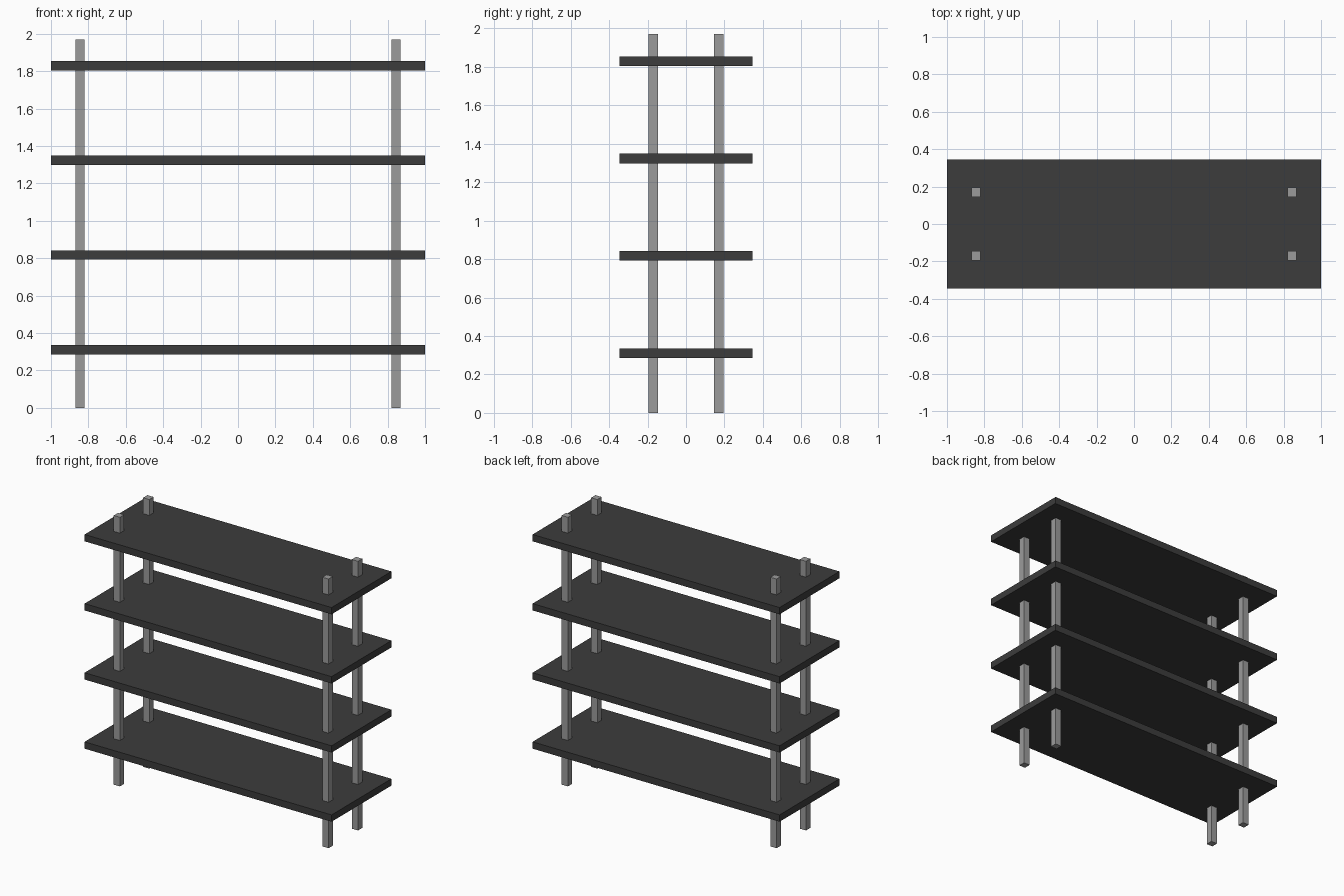
import bpy

if "Cube" in bpy.data.objects:
    bpy.data.objects.remove(bpy.data.objects["Cube"])


def material(name, value):
    mat = bpy.data.materials.new(name)
    mat.diffuse_color = (value, value, value, 1.0)
    mat.use_nodes = True
    mat.node_tree.nodes["Principled BSDF"].inputs["Base Color"].default_value = mat.diffuse_color
    return mat


def box(name, centre, size, mat):
    bpy.ops.mesh.primitive_cube_add(size=1, location=centre)
    obj = bpy.context.object
    obj.name = name
    obj.scale = size
    bpy.ops.object.transform_apply(location=False, rotation=False, scale=True)
    obj.data.materials.append(mat)
    return obj


dark = material("dark_board", 0.045)
metal = material("grey_metal", 0.33)

# Four evenly spaced shelves
for i in range(4):
    box(f"shelf_{i + 1}", (0, 0, 0.311 + i * 0.506), (2.0, 0.692, 0.05), dark)

# Four square posts running through all the shelves
HEIGHT = 1.97
for x, side in ((-0.845, "left"), (0.845, "right")):
    for y, end in ((-0.17, "front"), (0.17, "back")):
        box(f"{end}_{side}_post", (x, y, HEIGHT / 2), (0.05, 0.05, HEIGHT), metal)
